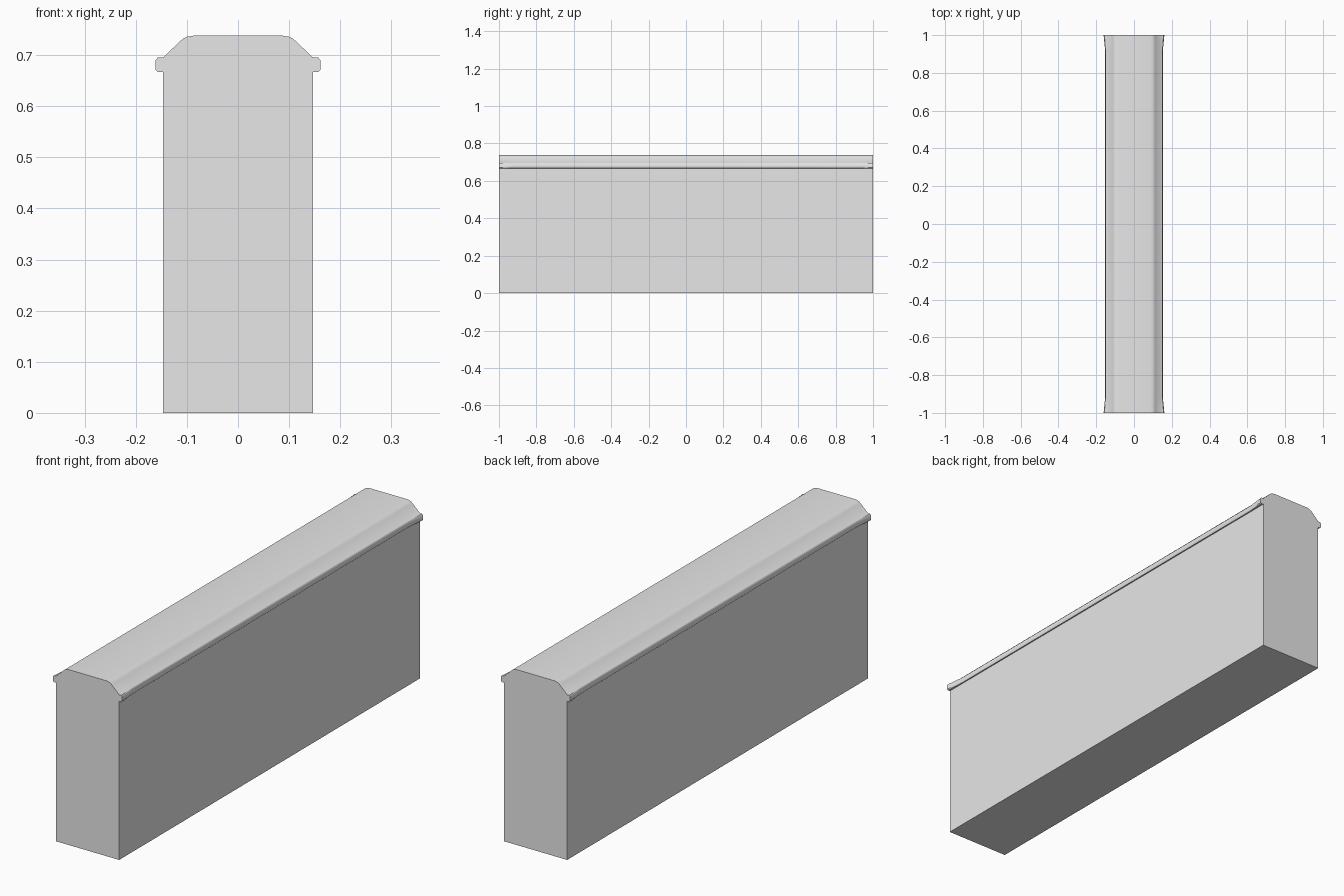
import bpy, bmesh, math

cube = bpy.data.objects.get("Cube")
if cube:
    bpy.data.objects.remove(cube, do_unlink=True)

# Single pale stone colour
stone = bpy.data.materials.new("pale_grey_stone")
stone.use_nodes = True
stone.diffuse_color = (0.8, 0.8, 0.8, 1)
stone.node_tree.nodes["Principled BSDF"].inputs["Base Color"].default_value = (0.8, 0.8, 0.8, 1)

HALF = 0.147  # half thickness of the wall

# Half outlines from the foot to the crown: same point count so they can be lofted
foot = [(HALF, 0), (HALF, 0.667)]
crown = [(HALF, 0.695), (0.112, 0.728), (0.106, 0.733), (0.099, 0.736), (0.087, 0.738)]
end_lip = [(0.157, 0.667), (0.161, 0.671), (0.161, 0.69), (0.157, 0.695)]
worn_lip = [(0.151, 0.668), (0.153, 0.671), (0.151, 0.69), (0.149, 0.694)]


def outline(lip):
    half = foot + lip + crown
    return half + [(-x, z) for x, z in reversed(half)]


# Capped wall: full lip at both ends, worn back along the middle
stations = [(-1, end_lip), (-0.92, worn_lip), (0.92, worn_lip), (1, end_lip)]
bm = bmesh.new()
rings = [[bm.verts.new((x, y, z)) for x, z in outline(lip)] for y, lip in stations]
for a, b in zip(rings, rings[1:]):
    for i in range(len(a)):
        j = (i + 1) % len(a)
        bm.faces.new((a[i], a[j], b[j], b[i]))
for ring in (rings[0], rings[-1]):
    bm.faces.new(ring)
bmesh.ops.recalc_face_normals(bm, faces=bm.faces)

mesh = bpy.data.meshes.new("capped_wall")
bm.to_mesh(mesh)
bm.free()
mesh.materials.append(stone)
wall = bpy.data.objects.new("capped_wall", mesh)
bpy.context.collection.objects.link(wall)

# Soft crown, crisp corners
bpy.ops.object.select_all(action="DESELECT")
wall.select_set(True)
bpy.context.view_layer.objects.active = wall
bpy.ops.object.shade_smooth_by_angle(angle=math.radians(40))
